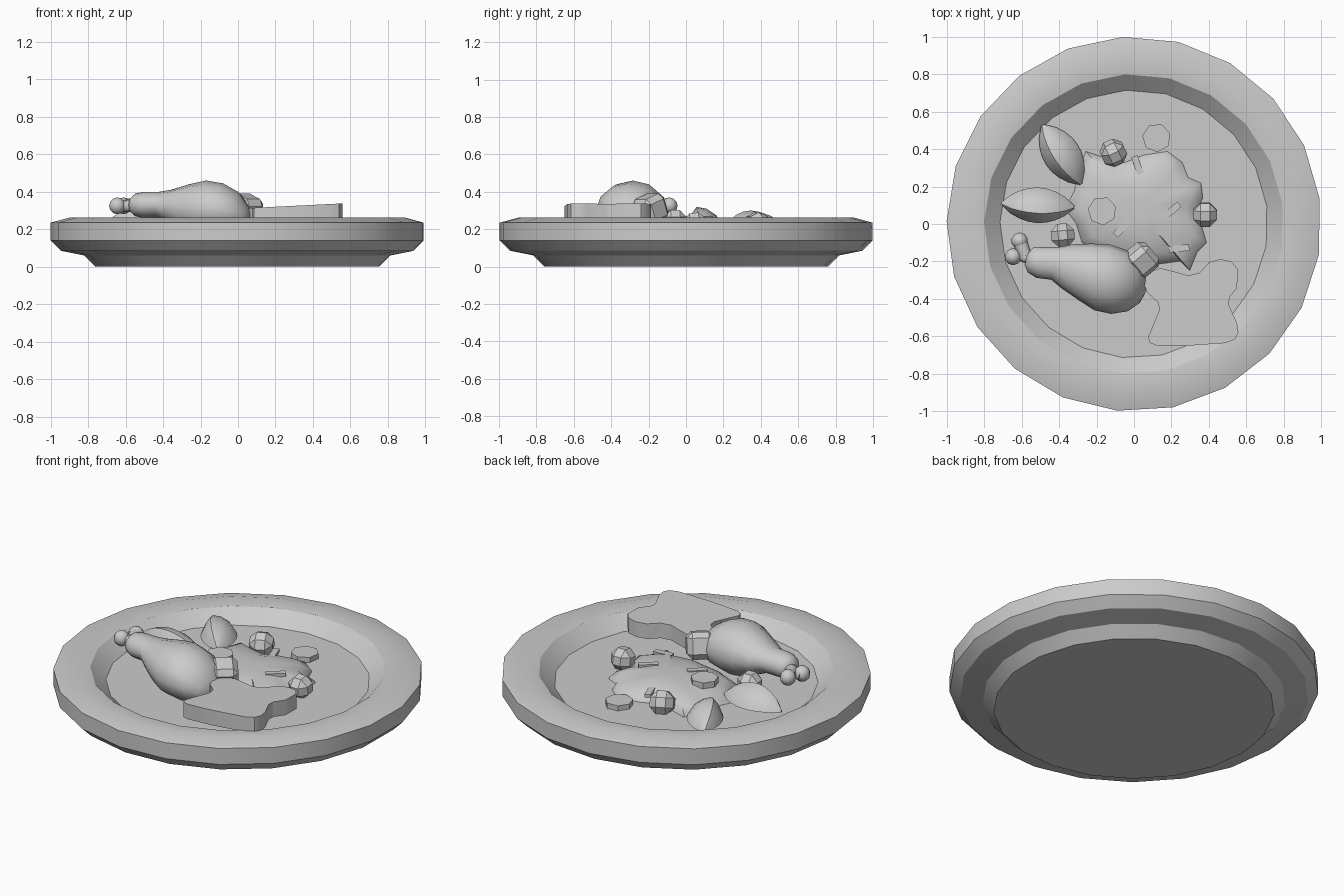
import bpy, bmesh, math
from mathutils import Vector, Matrix

cube = bpy.data.objects.get("Cube")
if cube:
    bpy.data.objects.remove(cube, do_unlink=True)

grey = bpy.data.materials.new("plain grey")
grey.use_nodes = True
grey.diffuse_color = (0.6, 0.6, 0.6, 1)
grey.node_tree.nodes["Principled BSDF"].inputs["Base Color"].default_value = (0.6, 0.6, 0.6, 1)


def finish(name, bm, smooth=None):
    bmesh.ops.recalc_face_normals(bm, faces=bm.faces)
    mesh = bpy.data.meshes.new(name)
    bm.to_mesh(mesh)
    bm.free()
    mesh.materials.append(grey)
    ob = bpy.data.objects.new(name, mesh)
    bpy.context.collection.objects.link(ob)
    if smooth:
        bpy.ops.object.select_all(action='DESELECT')
        ob.select_set(True)
        bpy.context.view_layer.objects.active = ob
        bpy.ops.object.shade_smooth_by_angle(angle=math.radians(smooth))
    return ob


def skin(bm, rings):
    """Bridge equal rings of points and cap both ends."""
    rows = [[bm.verts.new(p) for p in ring] for ring in rings]
    n = len(rows[0])
    for a, b in zip(rows, rows[1:]):
        for i in range(n):
            j = (i + 1) % n
            bm.faces.new((a[i], a[j], b[j], b[i]))
    bm.faces.new(rows[0])
    bm.faces.new(rows[-1])


def circle(n, start=0):
    return [(math.cos(start + i * math.tau / n), math.sin(start + i * math.tau / n)) for i in range(n)]


def loft(bm, stations, section):
    """Sweep a section along (x, y, z, half width, half height) stations."""
    first, last = Vector(stations[0][:2]), Vector(stations[-1][:2])
    d = (last - first).normalized()
    side = Vector((-d.y, d.x, 0))
    skin(bm, [[Vector((x, y, z)) + side * (s * w) + Vector((0, 0, t * h)) for s, t in section]
              for x, y, z, w, h in stations])


# Plate: turned profile with foot, rim and sunken floor
bm = bmesh.new()
profile = [(0.76, 0), (0.82, 0.06), (0.945, 0.085), (1, 0.14), (1, 0.235),
           (0.9, 0.262), (0.8, 0.25), (0.715, 0.175)]
skin(bm, [[(r * c, r * s, z) for c, s in circle(21, math.radians(93.4))] for r, z in profile])
finish("plate", bm, 25)

# Mashed heap: ragged outline rising to a low crown
outline = [(-.26, .39), (-.17, .36), (-.05, .33), (.05, .37), (.18, .39), (.26, .33),
           (.29, .25), (.36, .22), (.37, .14), (.34, .08), (.36, 0), (.39, -.1),
           (.34, -.15), (.3, -.25), (.25, -.2), (.1, -.22), (-.1, -.18), (-.28, -.1),
           (-.31, 0), (-.37, .08), (-.32, .18), (-.3, .28)]
bm = bmesh.new()
mid = Vector((0.02, 0.08))
skin(bm, [[(*(mid + (Vector(p) - mid) * k), z) for p in outline]
          for k, z in ((1, .17), (.97, .19), (.8, .22), (.5, .245), (.2, .25))])
finish("mashed_heap", bm, 40)

# Drumstick meat, with the collar at its narrow end
bm = bmesh.new()
loft(bm, [(-.575, -.185, .33, .035, .035), (-.55, -.19, .33, .07, .06),
          (-.5, -.205, .33, .085, .07), (-.42, -.21, .33, .09, .07),
          (-.36, -.225, .32, .12, .09), (-.26, -.255, .31, .155, .13),
          (-.17, -.285, .31, .18, .15), (-.08, -.31, .305, .175, .14),
          (0, -.33, .29, .14, .11), (.05, -.34, .265, .085, .06),
          (.065, -.345, .26, .03, .025)], circle(12))
finish("drumstick_meat", bm, 60)

# Bone shaft and its two knuckles
bm = bmesh.new()
loft(bm, [(-.66, -.15, .32, .025, .025), (-.5, -.2, .33, .04, .04)], circle(8))
for x, y, z in ((-.61, -.09, .325), (-.645, -.175, .325)):
    place = Matrix.Translation((x, y, z)) @ Matrix.Diagonal((.045, .045, .045, 1))
    bmesh.ops.create_uvsphere(bm, u_segments=10, v_segments=6, radius=1, matrix=place)
loft(bm, [(-.61, -.09, .325, .04, .04), (-.58, -.17, .33, .035, .035)], circle(8))
finish("drumstick_bone", bm, 60)

# Bread slice: rounded outline, extruded with a slight tilt
bread = [(.075, -.605), (.085, -.635), (.12, -.648), (.28, -.65), (.49, -.635), (.54, -.615),
         (.557, -.58), (.55, -.53), (.505, -.43), (.51, -.39), (.55, -.34), (.553, -.24),
         (.52, -.2), (.46, -.187), (.4, -.205), (.35, -.26), (.29, -.275), (.22, -.255),
         (.14, -.235), (.07, -.26), (.05, -.31), (.07, -.365), (.13, -.42), (.135, -.46)]
bm = bmesh.new()
skin(bm, [[(x, y, z + .05 * x) for x, y in bread] for z in (.22, .31)])
finish("bread_slice", bm, 40)

# Vegetable wedges: pointed lens with an off-centre ridge
wedge_section = [(-1, 0), (-.72, .65), (-.45, 1), (.1, .9), (.65, .55), (1, 0), (0, -.3)]
for name, a, b, width, low, high in (
        ("wedge_back", (-.49, .53), (-.28, .21), .1, .2, .1),
        ("wedge_side", (-.71, .11), (-.315, .09), .095, .22, .1)):
    a, b = Vector(a), Vector(b)
    bm = bmesh.new()
    stations = []
    for i in range(9):
        t = .01 + .98 * i / 8
        f = math.sin(math.pi * t) ** .7
        stations.append((*a.lerp(b, t), low, width * f, high * f))
    loft(bm, stations, wedge_section)
    finish(name, bm, 35)

# Diced vegetables: chamfered cubes
for i, (x, y, z, size, bevel, turn, tilt) in enumerate((
        (-.11, .38, .22, .13, .038, 25, 25), (.38, .05, .225, .125, .038, 0, 8),
        (-.38, -.06, .24, .125, .038, 5, 0), (.04, -.19, .305, .15, .03, 40, 20))):
    bm = bmesh.new()
    bmesh.ops.create_cube(bm, size=size)
    bmesh.ops.bevel(bm, geom=bm.edges[:], offset=bevel, segments=1, affect='EDGES')
    place = (Matrix.Translation((x, y, z)) @ Matrix.Rotation(math.radians(turn), 4, 'Z')
             @ Matrix.Rotation(math.radians(tilt), 4, 'X'))
    bm.transform(place)
    finish(f"diced_vegetable_{i + 1}", bm)

# Thin vegetable rounds
for i, (x, y, z) in enumerate(((-.17, .07, .255), (.12, .46, .19))):
    bm = bmesh.new()
    skin(bm, [[(x + .077 * c, y + .077 * s, h) for c, s in circle(7, .3)] for h in (z - .02, z + .015)])
    finish(f"vegetable_round_{i + 1}", bm)

# Herb strips lying on the heap
for i, (x, y, z, turn) in enumerate(((.02, .31, .222, 110), (.2, .07, .243, 40),
                                     (-.06, -.02, .243, 45), (.24, -.13, .222, 5))):
    bm = bmesh.new()
    bmesh.ops.create_cube(bm, size=1)
    bm.transform(Matrix.Translation((x, y, z)) @ Matrix.Rotation(math.radians(turn), 4, 'Z')
                 @ Matrix.Diagonal((.11, .035, .02, 1)))
    finish(f"herb_strip_{i + 1}", bm)
